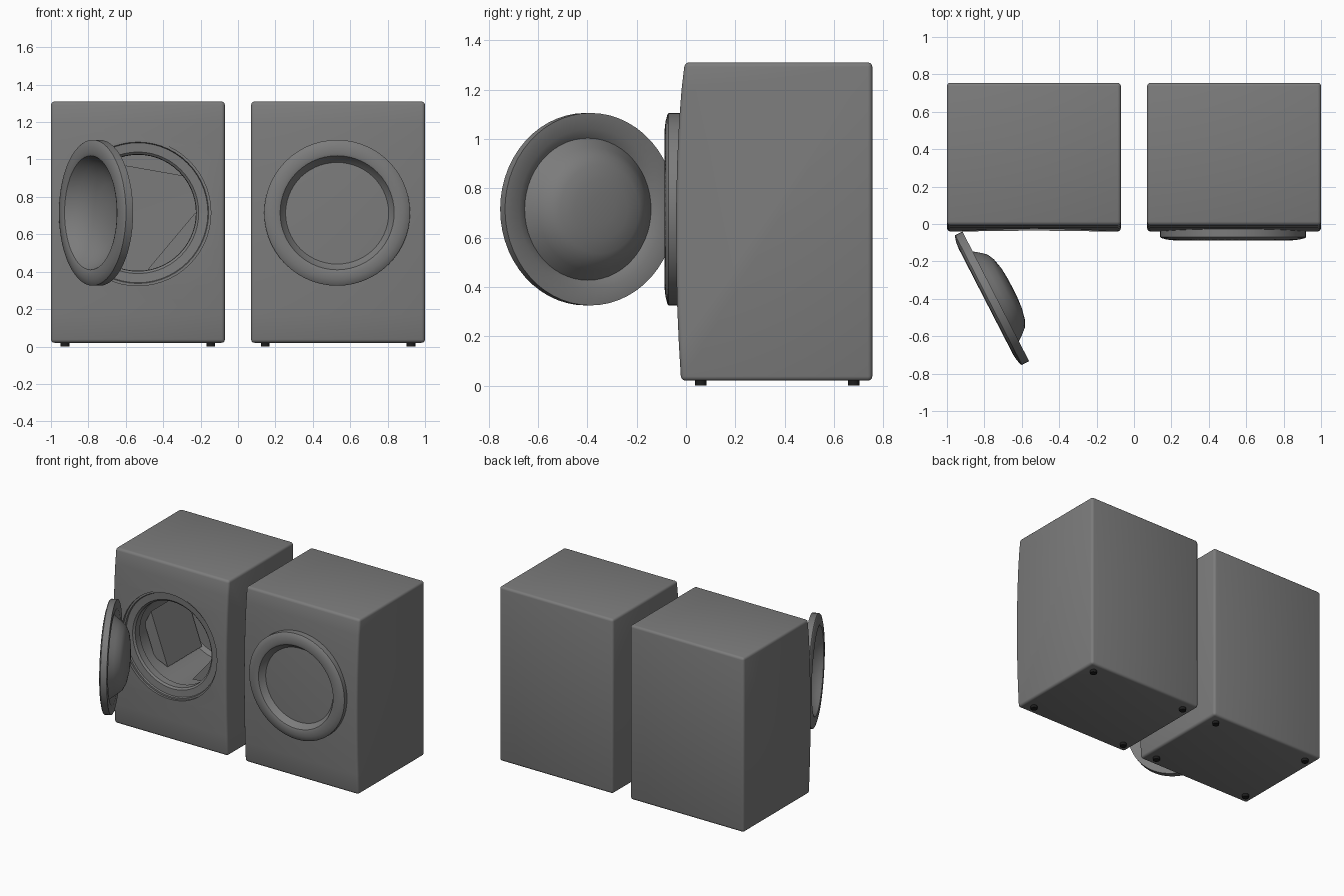
import bpy, bmesh, math
from mathutils import Matrix, Vector

cube = bpy.data.objects.get("Cube")
if cube:
    bpy.data.objects.remove(cube, do_unlink=True)


def material(name, value):
    m = bpy.data.materials.new(name)
    m.use_nodes = True
    color = (value, value, value, 1)
    m.diffuse_color = color
    m.node_tree.nodes["Principled BSDF"].inputs["Base Color"].default_value = color
    return m


GREY = material("grey enamel", 0.2)
BLACK = material("black rubber", 0.012)
CENTRE_Z = 0.715


def add(name, bm, mat, location=(0, 0, 0), angle=0):
    bmesh.ops.recalc_face_normals(bm, faces=bm.faces)
    mesh = bpy.data.meshes.new(name)
    bm.to_mesh(mesh)
    bm.free()
    mesh.materials.append(mat)
    ob = bpy.data.objects.new(name, mesh)
    ob.location = location
    ob.rotation_euler.z = angle
    bpy.context.collection.objects.link(ob)
    return ob


def apply_modifiers(ob):
    bpy.context.view_layer.objects.active = ob
    for mod in list(ob.modifiers):
        bpy.ops.object.modifier_apply(modifier=mod.name)


def smooth(ob, degrees=35):
    ob.data.shade_smooth()
    ob.data.set_sharp_from_angle(angle=math.radians(degrees))


def lathe(name, profile, location, angle=0, steps=56):
    """Revolve (radius, depth) points about the front-to-back axis."""
    bm = bmesh.new()
    verts = [bm.verts.new((r, d, 0)) for r, d in profile]
    edges = [bm.edges.new(pair) for pair in zip(verts, verts[1:])]
    bmesh.ops.spin(bm, geom=verts + edges, cent=(0, 0, 0), axis=(0, 1, 0),
                   angle=math.tau, steps=steps)
    bmesh.ops.remove_doubles(bm, verts=bm.verts, dist=0.0005)
    ob = add(name, bm, GREY, location, angle)
    smooth(ob)
    return ob


def cylinder(name, radius, depth, location, mat, turn=0, segments=20):
    bm = bmesh.new()
    bmesh.ops.create_cone(bm, cap_ends=True, segments=segments, radius1=radius,
                          radius2=radius, depth=depth,
                          matrix=Matrix.Rotation(turn, 4, 'X'))
    return add(name, bm, mat, location)


# Cabinet side outline (y, z) with a gently bowed front
OUTLINE = [(0.755, 0.02), (0.755, 1.31), (-0.005, 1.31), (-0.018, 1.2), (-0.028, 1.07),
           (-0.036, 0.9), (-0.04, 0.72), (-0.04, 0.52), (-0.036, 0.33),
           (-0.029, 0.17), (-0.02, 0.02)]


def cabinet(name, x0, x1, cutter=None):
    bm = bmesh.new()
    face = bm.faces.new([bm.verts.new((x0, y, z)) for y, z in OUTLINE])
    side = bmesh.ops.extrude_face_region(bm, geom=[face])
    moved = [v for v in side["geom"] if isinstance(v, bmesh.types.BMVert)]
    bmesh.ops.translate(bm, verts=moved, vec=(x1 - x0, 0, 0))
    ob = add(name, bm, GREY)
    bevel = ob.modifiers.new("round_edges", 'BEVEL')
    bevel.width = 0.018
    bevel.segments = 3
    bevel.limit_method = 'ANGLE'
    if cutter:
        cut = ob.modifiers.new("opening", 'BOOLEAN')
        cut.operation = 'DIFFERENCE'
        cut.solver = 'EXACT'
        cut.object = cutter
    apply_modifiers(ob)
    smooth(ob)
    # Feet
    for x in (x0 + 0.075, x1 - 0.075):
        for y in (0.06, 0.68):
            cylinder(name + "_foot", 0.023, 0.03, (x, y, 0.015), BLACK)
    return ob


# Door: rim, dished front and domed back, one closed outline
DOOR = [(0, 0.103), (0.08, 0.099), (0.16, 0.083), (0.22, 0.055), (0.265, 0.018),
        (0.29, -0.012), (0.305, -0.037), (0.32, -0.042), (0.355, -0.038),
        (0.385, -0.03), (0.39, -0.025), (0.39, 0.018), (0.325, 0.018),
        (0.288, -0.006), (0.25, 0.045), (0.22, 0.08), (0.18, 0.1),
        (0.12, 0.113), (0.06, 0.118), (0, 0.119)]

# Machine with closed door
cabinet("closed_cabinet", 0.07, 1.0)
lathe("closed_door", DOOR, (0.53, -0.045, CENTRE_Z))

# Machine with open door
hole = cylinder("opening_cutter", 0.39, 0.8, (-0.535, 0.2, CENTRE_Z), GREY,
                math.pi / 2, 56)
hole.hide_render = True
hole.hide_viewport = False
bpy.context.view_layer.update()
cabinet("open_cabinet", -1.0, -0.07, hole)
bpy.data.objects.remove(hole, do_unlink=True)
lathe("open_door", DOOR, (-0.755, -0.395, CENTRE_Z), math.radians(-62.8))

# Door seat and drum
lathe("drum", [(0.392, -0.02), (0.378, -0.02), (0.374, -0.008), (0.325, -0.004),
               (0.312, 0.008), (0.31, 0.06), (0.335, 0.075), (0.335, 0.56),
               (0.31, 0.585), (0, 0.59)], (-0.535, 0, CENTRE_Z))

# Three drum paddles, flat ridges set across the drum wall
for turn in (80, 200, 320):
    bm = bmesh.new()
    bmesh.ops.create_cube(bm, size=1)
    a = math.radians(turn)
    for v in bm.verts:
        inner = v.co.x < 0
        half = 0.2 if inner else 0.12
        radial = 0.235 if inner else 0.32
        p = Vector((radial, 0.36 + 0.4 * v.co.y, half * 2 * v.co.z))
        v.co = Matrix.Rotation(-a, 3, 'Y') @ p
    add("drum_paddle", bm, GREY, (-0.535, 0, CENTRE_Z))
